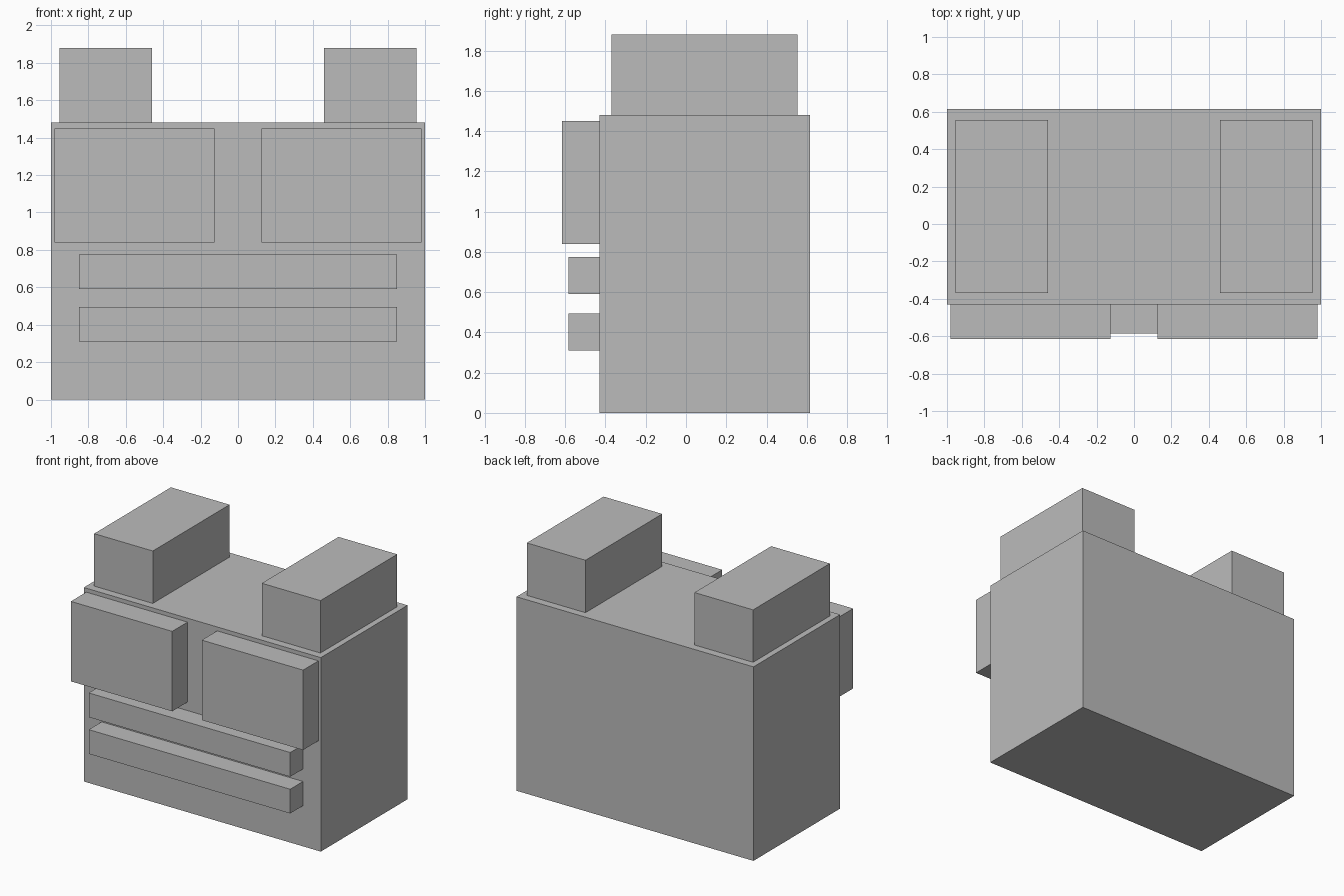
import bpy
from mathutils import Vector

default = bpy.data.objects.get("Cube")
if default:
    bpy.data.objects.remove(default, do_unlink=True)

GREY = (0.5, 0.5, 0.5, 1.0)
grey = bpy.data.materials.new("plain grey")
grey.use_nodes = True
grey.diffuse_color = GREY
for node in grey.node_tree.nodes:
    if node.type == 'BSDF_PRINCIPLED':
        node.inputs["Base Color"].default_value = GREY


def box(name, low, high):
    """Flat-sided block between two opposite corners."""
    low, high = Vector(low), Vector(high)
    bpy.ops.mesh.primitive_cube_add(size=1, location=(low + high) / 2)
    obj = bpy.context.object
    obj.name = name
    for v in obj.data.vertices:
        v.co = v.co * (high - low)
    obj.data.materials.append(grey)
    return obj


FRONT = -0.43   # front face of the body
TOP = 1.48      # top face of the body

# Main body
box("body", (-1, FRONT, 0), (1, 0.615, TOP))

# Paired blocks: top blocks and front panels
for side, sign in (("left", 1), ("right", -1)):
    def paired(name, x0, x1, y0, y1, z0, z1):
        xs = sorted((sign * x0, sign * x1))
        box(f"{side}_{name}", (xs[0], y0, z0), (xs[1], y1, z1))

    paired("top_block", 0.46, 0.955, -0.37, 0.555, TOP, 1.88)
    paired("front_panel", 0.125, 0.98, -0.615, FRONT, 0.84, 1.45)

# Horizontal front bars
for name, z in (("lower_bar", 0.31), ("upper_bar", 0.59)):
    box(name, (-0.85, -0.585, z), (0.85, FRONT, z + 0.185))
